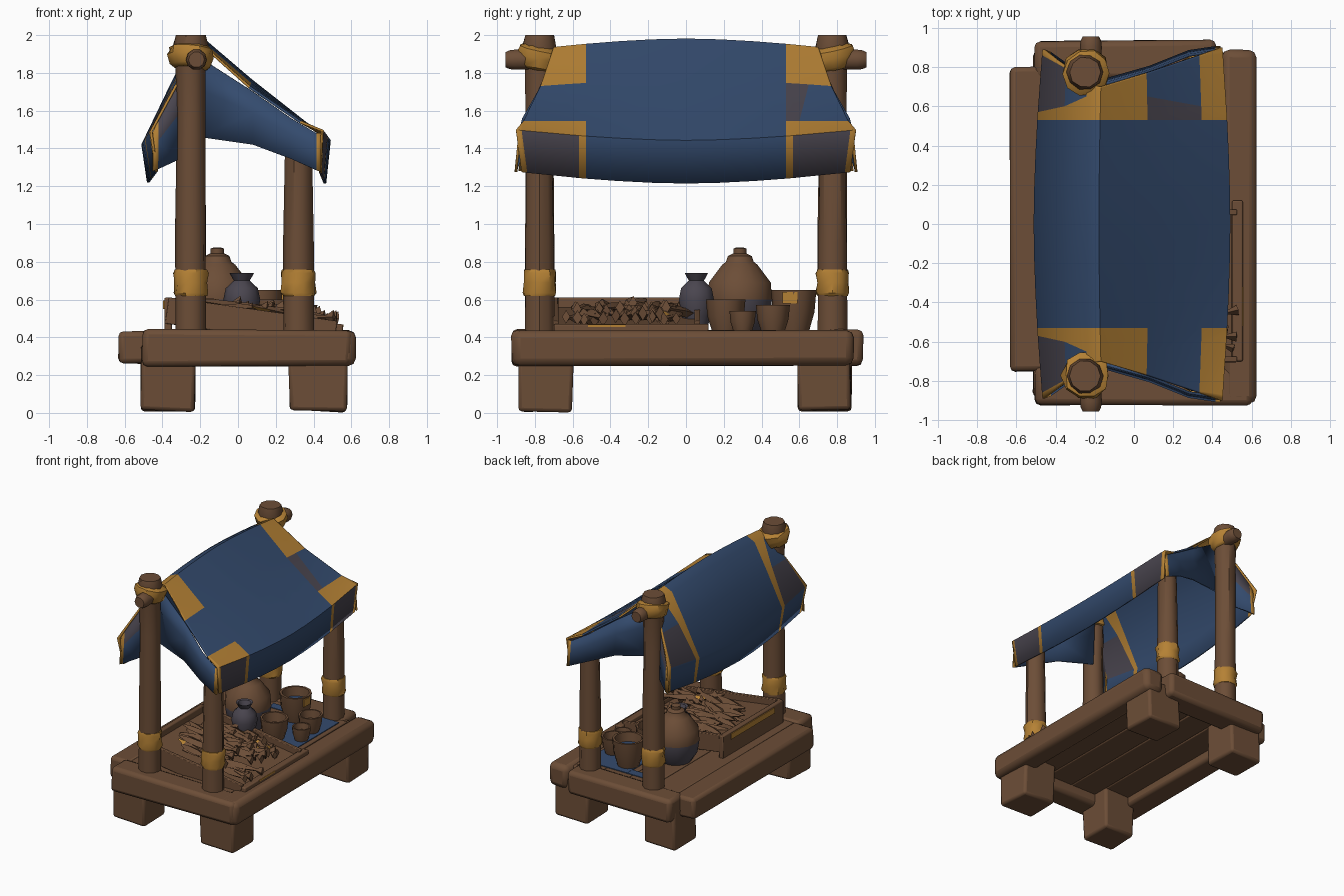
import bpy, bmesh, math, random
from mathutils import Vector, Matrix

random.seed(4)
if "Cube" in bpy.data.objects:
    bpy.data.objects.remove(bpy.data.objects["Cube"])


def material(name, color):
    m = bpy.data.materials.new(name)
    m.use_nodes = True
    m.diffuse_color = (*color, 1)
    m.node_tree.nodes["Principled BSDF"].inputs["Base Color"].default_value = (*color, 1)
    return m


WOOD = material("brown wood", (0.15, 0.075, 0.038))
BLUE = material("blue cloth", (0.034, 0.07, 0.155))
GOLD = material("ochre trim", (0.46, 0.22, 0.035))
SLATE = material("slate grey", (0.068, 0.06, 0.078))


def finish(name, bm, mats, angle=40, bevel=0, thick=0):
    bmesh.ops.recalc_face_normals(bm, faces=bm.faces)
    me = bpy.data.meshes.new(name)
    bm.to_mesh(me)
    bm.free()
    ob = bpy.data.objects.new(name, me)
    bpy.context.collection.objects.link(ob)
    for m in mats:
        me.materials.append(m)
    if bevel:
        mod = ob.modifiers.new("worn edges", "BEVEL")
        mod.width, mod.segments = bevel, 2
    if thick:
        mod = ob.modifiers.new("thickness", "SOLIDIFY")
        mod.thickness, mod.offset = thick, 0
    bpy.ops.object.select_all(action="DESELECT")
    bpy.context.view_layer.objects.active = ob
    ob.select_set(True)
    bpy.ops.object.shade_smooth_by_angle(angle=math.radians(angle))
    return ob


def box(name, lo, hi, mat=WOOD, bevel=0.03, wobble=0.0, tilt=0.0):
    bm = bmesh.new()
    bmesh.ops.create_cube(bm, size=1)
    lo, hi = Vector(lo), Vector(hi)
    for v in bm.verts:
        v.co = Vector(c * s for c, s in zip(v.co, hi - lo))
        v.co += Vector(random.uniform(-wobble, wobble) for _ in range(3))
    bm.transform(Matrix.Translation((lo + hi) / 2) @ Matrix.Rotation(tilt, 4, "Y"))
    return finish(name, bm, [mat], bevel=bevel)


def lathe(name, profile, at, mats=(WOOD,), sides=10, turn=(0, 0), split=None, wobble=0.0):
    """Revolve (radius, height) pairs, turned about x and y; faces below the split use the second material."""
    bm = bmesh.new()
    rings = []
    for r, h in profile:
        ring = []
        for i in range(sides):
            a, k = math.tau * i / sides, r + random.uniform(-wobble, wobble)
            ring.append(bm.verts.new((k * math.cos(a), k * math.sin(a), h)))
        rings.append(ring)
    for a, b in zip(rings, rings[1:]):
        for i in range(sides):
            j = (i + 1) % sides
            bm.faces.new((a[i], a[j], b[j], b[i]))
    bm.faces.new(rings[0])
    bm.faces.new(rings[-1])
    for f in bm.faces:
        f.material_index = int(split is not None and f.calc_center_median().z < split)
    about_x, about_y = (Matrix.Rotation(math.radians(t), 4, ax) for t, ax in zip(turn, "XY"))
    bm.transform(Matrix.Translation(at) @ about_x @ about_y)
    return finish(name, bm, mats)


def sheet(name, rows, rule, mats, thick=0.014):
    """Grid of cloth from rows of points, coloured by rule(row, column)."""
    bm = bmesh.new()
    grid = [[bm.verts.new(p) for p in row] for row in rows]
    for i in range(len(grid) - 1):
        for j in range(len(grid[0]) - 1):
            f = bm.faces.new((grid[i][j], grid[i + 1][j], grid[i + 1][j + 1], grid[i][j + 1]))
            f.material_index = rule(i, j)
    return finish(name, bm, mats, angle=50, thick=thick)


# Platform: deck, frame beams and stubby legs
box("deck", (-0.50, -0.80, 0.35), (0.50, 0.80, 0.42), bevel=0.01)
box("left_beam", (-0.635, -0.75, 0.26), (-0.45, 0.80, 0.435), bevel=0.025, wobble=0.006)
box("right_beam", (0.45, -0.92, 0.25), (0.625, 0.89, 0.44), bevel=0.04, wobble=0.006)
box("front_beam", (-0.505, -0.925, 0.25), (0.60, -0.73, 0.44), bevel=0.03, wobble=0.006)
box("back_beam", (-0.505, 0.74, 0.25), (0.42, 0.935, 0.44), bevel=0.03, wobble=0.006)
for i in range(4):
    box("deck_plank", (-0.46 + i * 0.23, -0.76, 0.335), (-0.235 + i * 0.23, 0.76, 0.43), bevel=0.008)
for side, x0, x1 in (("left", -0.51, -0.23), ("right", 0.27, 0.575)):
    for end, y0, y1 in (("front", -0.88, -0.60), ("back", 0.59, 0.87)):
        box(f"{end}_{side}_leg", (x0, y0, 0.01), (x1, y1, 0.36), bevel=0.02, wobble=0.01)

# Posts with ochre bindings and the stub poles that carry the ridge
band = [(0.083, -0.07), (0.09, -0.055), (0.085, 0), (0.09, 0.05), (0.082, 0.07)]
lashing = [(0.08, -0.065), (0.105, -0.05), (0.122, 0.0), (0.115, 0.04), (0.08, 0.06)]
for end, y in (("front", -0.775), ("back", 0.775)):
    s = math.copysign(1, y)
    lathe(f"{end}_tall_post", [(0.082, 0.40), (0.08, 1.0), (0.075, 1.55), (0.08, 1.85), (0.094, 1.94),
                               (0.078, 2.0)], (-0.25, y, 0), wobble=0.003)
    lathe(f"{end}_short_post", [(0.082, 0.40), (0.079, 0.9), (0.07, 1.40)], (0.32, y, 0), wobble=0.003)
    lathe(f"{end}_tall_post_binding", band, (-0.25, y, 0.69), (GOLD,), wobble=0.006)
    lathe(f"{end}_short_post_binding", band, (0.32, y, 0.69), (GOLD,), wobble=0.006)
    lathe(f"{end}_ridge_lashing", lashing, (-0.245, y, 1.885), (GOLD,), turn=(s * 12, 6), wobble=0.01)
    lathe(f"{end}_ridge_pole", [(0.035, -0.13), (0.052, -0.08), (0.056, 0.08), (0.052, 0.11), (0.042, 0.13)],
          (-0.22, y * 1.065, 1.87), sides=10, turn=(-s * 90, 0))

# Canopy: profile columns as x and z at the middle, x and z at the ends, end reach in y, band and trim width
PROFILE = [(-0.475, 1.22, -0.43, 1.28, 0.86, 0.03, 0.03), (-0.505, 1.42, -0.46, 1.49, 0.89, 0.04, 0.03),
           (-0.36, 1.72, -0.34, 1.71, 0.80, 0.07, 0.008), (-0.25, 1.94, -0.235, 1.90, 0.71, 0.12, 0.008),
           (-0.18, 1.975, -0.17, 1.93, 0.70, 0.12, 0.008), (0.07, 1.76, 0.06, 1.725, 0.77, 0.12, 0.008),
           (0.35, 1.54, 0.33, 1.54, 0.86, 0.07, 0.008), (0.485, 1.44, 0.445, 1.495, 0.90, 0.035, 0.03),
           (0.46, 1.215, 0.435, 1.275, 0.87, 0.035, 0.03)]


def canopy_row(sign, station):
    row = []
    for xm, zm, xe, ze, reach, strip, trim in PROFILE:
        y = (0.0, 0.18, 0.36, 0.53, 0.53 + strip, reach - trim, reach)[station]
        t = (y / reach) ** 1.7
        row.append((xm + (xe - xm) * t, sign * y, zm + (ze - zm) * t))
    return row


def canopy_colour(i, j):
    """Ochre patches at ridge and eave corners, slate on the corner flaps."""
    station = 5 - i if i < 6 else i - 6
    if station < 3:
        return 0
    if j == 5:
        return 2 if i > 6 and station == 3 else 0
    if station in (3, 5) or j in (3, 4, 6):
        return 1
    return 2 if j in (1, 7) else 0


rows = [canopy_row(-1, s) for s in range(6, 0, -1)] + [canopy_row(1, s) for s in range(7)]
sheet("canopy", rows, canopy_colour, (BLUE, GOLD, SLATE))

# Hanging drapes closing each end: x, y, lower z, upper z
RIGHT = [(-0.20, 0.72, 1.46, 1.88), (0.08, 0.80, 1.42, 1.70), (0.28, 0.88, 1.345, 1.56),
         (0.415, 0.90, 1.285, 1.48), (0.44, 0.90, 1.275, 1.48)]
LEFT = [(-0.25, 0.72, 1.38, 1.86), (-0.34, 0.81, 1.33, 1.70), (-0.425, 0.87, 1.29, 1.54),
        (-0.45, 0.88, 1.28, 1.49)]
for end, s in (("front", -1), ("back", 1)):
    for side, cols in (("right", RIGHT), ("left", LEFT)):
        pts = [[(x, s * (y - 0.02 * k), a + (b - a) * k) for k in (0, 0.6, 1)] for x, y, a, b in cols]
        last = len(cols) - 2
        top = 2 if side == "left" else 0
        sheet(f"{end}_{side}_drape", pts, lambda i, j: 1 if i == last else top * j, (BLUE, GOLD, SLATE))

# Sloping tray heaped with dried fish
TILT = math.radians(8)
box("tray_base", (-0.37, -0.68, 0.45), (0.50, 0.06, 0.50), bevel=0.005, tilt=TILT)
for y in (-0.69, 0.06):
    box("tray_side", (-0.38, y - 0.015, 0.41), (0.52, y + 0.015, 0.55), bevel=0.005, tilt=TILT)
box("tray_head", (-0.39, -0.70, 0.42), (-0.35, 0.08, 0.61), bevel=0.008)
box("tray_head_stripe", (-0.396, -0.58, 0.55), (-0.388, -0.02, 0.595), GOLD, bevel=0)
box("tray_foot", (0.50, -0.70, 0.42), (0.555, 0.12, 0.47), bevel=0.008)
box("tray_foot_stripe", (0.553, -0.52, 0.455), (0.558, -0.32, 0.468), GOLD, bevel=0)


def fish(bm, at, yaw, pitch, length):
    turn = Matrix.Translation(at) @ Matrix.Rotation(yaw, 4, "Z") @ Matrix.Rotation(pitch, 4, "Y")
    rings = []
    for t, w, h in ((-0.5, 0.02, 0.02), (-0.25, 0.11, 0.06), (0.05, 0.12, 0.07), (0.36, 0.03, 0.03),
                    (0.5, 0.07, 0.11)):
        rings.append([bm.verts.new(turn @ (length * Vector((t, c * w, d * h))))
                      for c, d in ((1, 0), (0, 1), (-1, 0), (0, -1))])
    for a, b in zip(rings, rings[1:]):
        for i in range(4):
            bm.faces.new((a[i], a[i - 1], b[i - 1], b[i]))
    bm.faces.new(rings[0])
    bm.faces.new(rings[-1])


bm = bmesh.new()
for i in range(55):
    x, y = random.uniform(-0.18, 0.36), random.uniform(-0.62, 0.0)
    z = 0.54 - 0.14 * (x - 0.06) + random.uniform(-0.015, 0.02)
    fish(bm, (x, y, z), random.uniform(-0.5, 0.5), random.uniform(-0.12, 0.22), random.uniform(0.28, 0.38))
for f in bm.faces:
    f.material_index = int(random.random() < 0.02)
finish("fish_heap", bm, (WOOD, GOLD), angle=25)

# Pots, bowls and the cloth they stand on
box("pot_cloth", (0.04, 0.12, 0.428), (0.42, 0.70, 0.436), BLUE, bevel=0)
box("cloth_edge", (-0.17, 0.63, 0.428), (0.04, 0.70, 0.435), BLUE, bevel=0)
lathe("lidded_jar", [(0.11, 0.42), (0.16, 0.50), (0.175, 0.60), (0.168, 0.69), (0.095, 0.785), (0.075, 0.80),
                     (0.065, 0.83), (0.035, 0.845), (0.035, 0.87), (0.02, 0.875)],
      (-0.11, 0.285, 0), (WOOD, SLATE), sides=14, split=0.63)
lathe("dark_vase", [(0.05, 0.42), (0.08, 0.51), (0.098, 0.60), (0.085, 0.66), (0.042, 0.70), (0.065, 0.74),
                    (0.05, 0.735), (0.03, 0.69)], (0.02, 0.055, 0), (SLATE,), sides=10)


def bowl(name, x, y, r, h):
    lathe(name, [(r * 0.65, 0.42), (r * 0.92, 0.42 + h * 0.5), (r, 0.42 + h), (r * 0.85, 0.42 + h),
                 (r * 0.75, 0.42 + h * 0.6), (r * 0.4, 0.42 + h * 0.5)], (x, y, 0), sides=12)


bowl("wide_bowl", 0.18, 0.21, 0.105, 0.18)
bowl("small_bowl", 0.36, 0.30, 0.07, 0.12)
bowl("round_bowl", 0.33, 0.46, 0.09, 0.15)
bowl("tall_basin", 0.12, 0.57, 0.12, 0.23)
lathe("basin_filling", [(0.094, 0.57), (0.094, 0.578)], (0.12, 0.57, 0), (BLUE,), sides=12)
box("basin_patch", (0.229, 0.51, 0.58), (0.238, 0.59, 0.64), GOLD, bevel=0)
